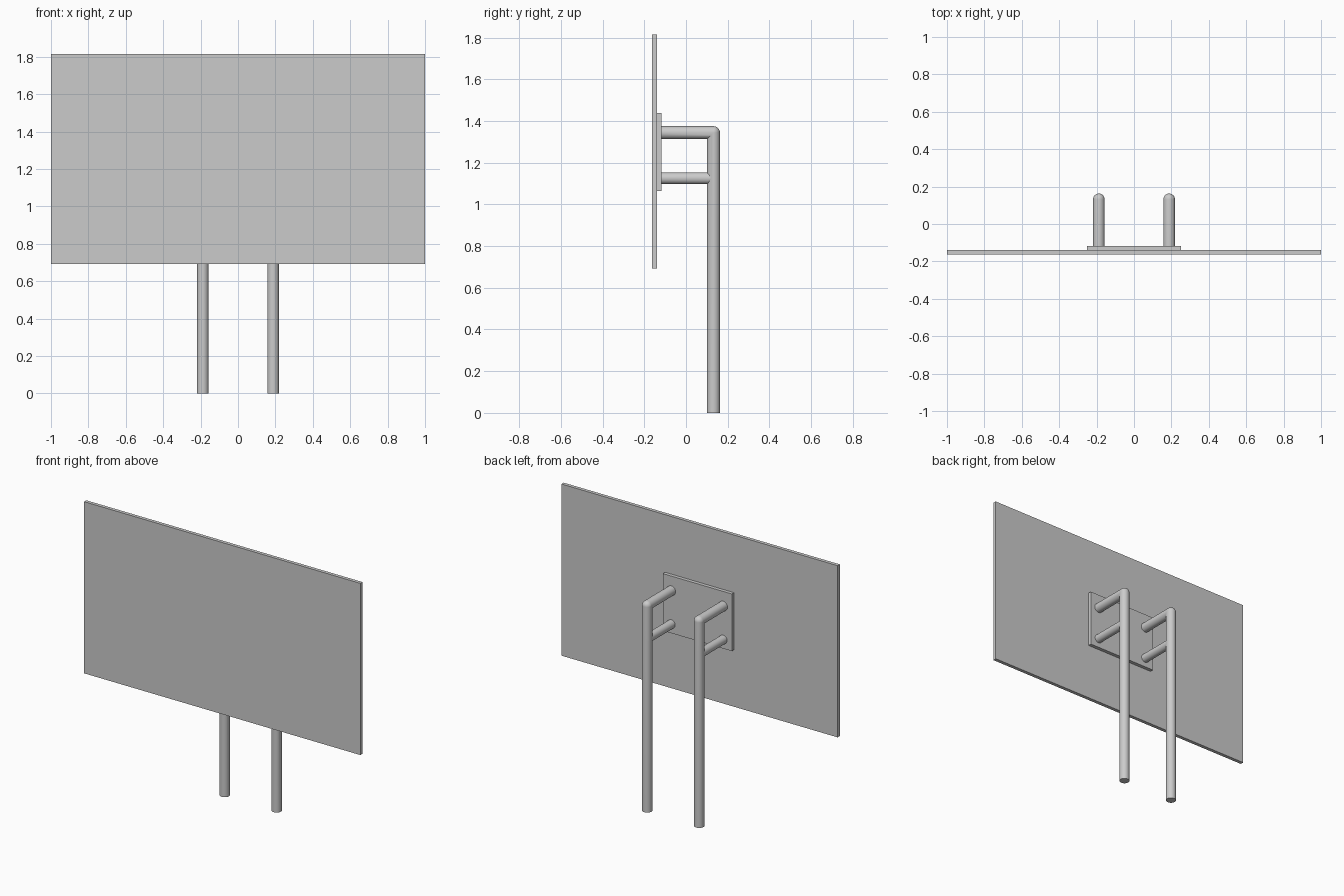
import bpy, bmesh
from math import sin, cos, pi, sqrt

if "Cube" in bpy.data.objects:
    bpy.data.objects.remove(bpy.data.objects["Cube"])

SIDES = 32
POST_X, POST_Y = 0.188, 0.132      # post axis
R, R_LOW = 0.031, 0.028            # post and lower arm radii
Z_ARM, Z_LOW = 1.344, 1.125        # arm heights
PLATE_BACK = -0.117


def box(name, x, y0, y1, z0, z1):
    bpy.ops.mesh.primitive_cube_add(size=1, location=(0, (y0 + y1) / 2, (z0 + z1) / 2))
    ob = bpy.context.object
    ob.name = name
    ob.scale = (2 * x, y1 - y0, z1 - z0)
    bpy.ops.object.transform_apply(location=False, rotation=False, scale=True)
    return ob


def tube(name, rings):
    """Skin a list of vertex rings, cap both ends, mirror to the other side."""
    bm = bmesh.new()
    loops = [[bm.verts.new(p) for p in ring] for ring in rings]
    for a, b in zip(loops, loops[1:]):
        for i in range(SIDES):
            j = (i + 1) % SIDES
            bm.faces.new((a[i], a[j], b[j], b[i]))
    bm.faces.new(loops[0][::-1])
    bm.faces.new(loops[-1])
    bmesh.ops.remove_doubles(bm, verts=bm.verts, dist=1e-5)
    bmesh.ops.recalc_face_normals(bm, faces=bm.faces)
    mesh = bpy.data.meshes.new(name)
    bm.to_mesh(mesh)
    bm.free()
    ob = bpy.data.objects.new(name, mesh)
    bpy.context.collection.objects.link(ob)
    bpy.ops.object.select_all(action='DESELECT')
    ob.select_set(True)
    bpy.context.view_layer.objects.active = ob
    bpy.ops.object.shade_smooth_by_angle(angle=pi / 6)
    ob.modifiers.new("Mirror", 'MIRROR')
    return ob


circle = [(cos(2 * pi * i / SIDES), sin(2 * pi * i / SIDES)) for i in range(SIDES)]

# Flat sign panel and its mounting plate
box("sign_panel", 1.0, -0.163, -0.14, 0.692, 1.816)
box("mounting_plate", 0.25, -0.14, PLATE_BACK, 1.065, 1.439)


# Bent post: upright, round outer elbow with mitred inside, upper arm
def elbow(t):
    ring = []
    for u, v in circle:
        v *= R
        c, s = (cos(t), sin(t)) if v > 0 else (1, 1)
        ring.append((POST_X + R * u, POST_Y + v * c, Z_ARM + v * s))
    return ring


foot = [(POST_X + R * u, POST_Y + R * v, 0) for u, v in circle]
tip = [(POST_X + R * u, PLATE_BACK, Z_ARM + R * v) for u, v in circle]
tube("bent_post", [foot] + [elbow(pi / 2 * k / 8) for k in range(9)] + [tip])

# Lower arm, its end shaped to meet the round post
start = [(POST_X + R_LOW * u, PLATE_BACK, Z_LOW + R_LOW * v) for u, v in circle]
saddle = [(POST_X + R_LOW * u, POST_Y - sqrt(R**2 - (R_LOW * u)**2), Z_LOW + R_LOW * v)
          for u, v in circle]
tube("lower_arm", [start, saddle])
